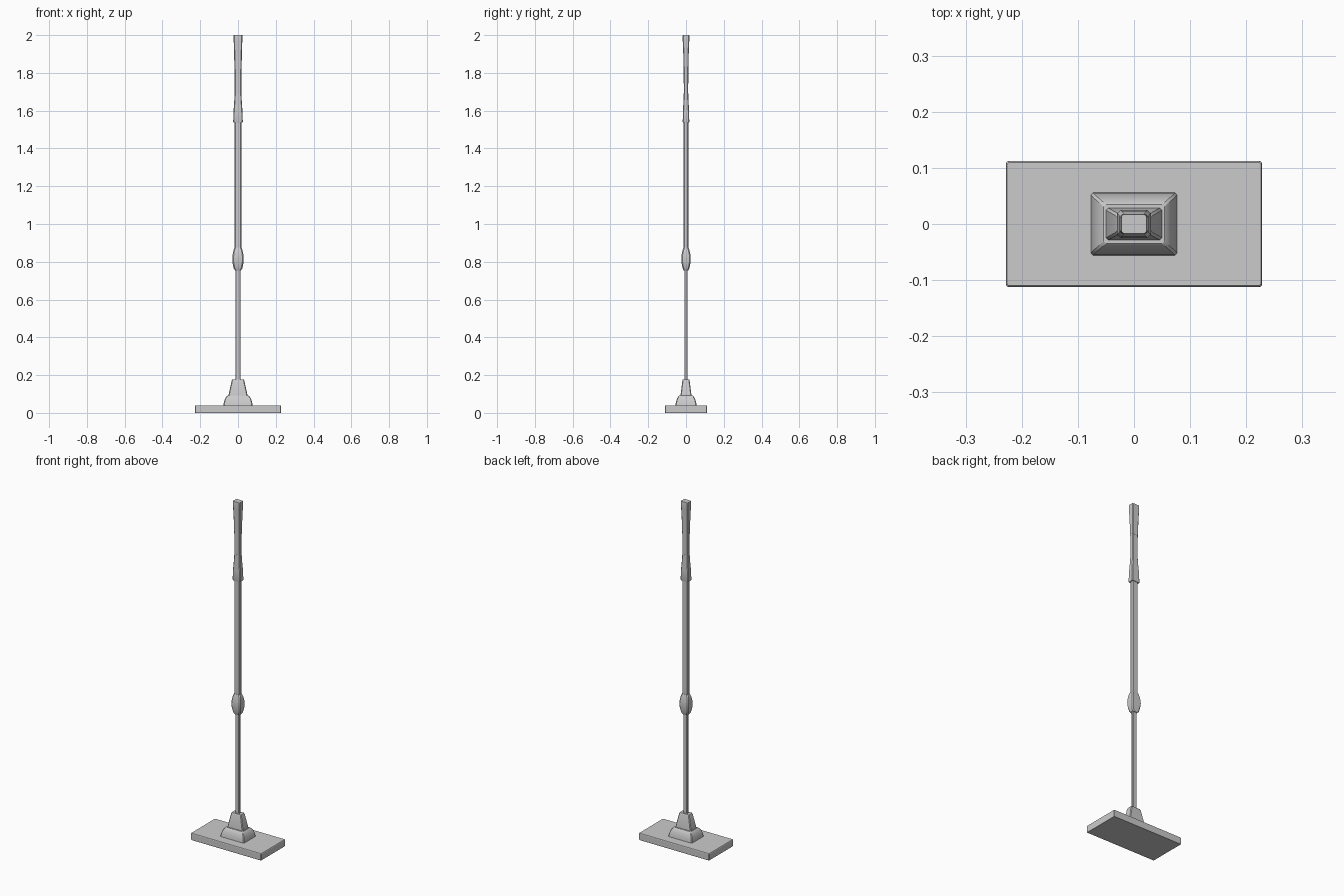
import bpy, bmesh, math


def loft(name, sections, chamfer):
    """Closed solid through rectangular sections (z, half_x, half_y) with chamfered corners."""
    bm = bmesh.new()
    rings = []
    for z, x, y in sections:
        c = min(chamfer, y * 0.45)
        pts = [(x, y - c), (x - c, y), (c - x, y), (-x, y - c),
               (-x, c - y), (c - x, -y), (x - c, -y), (x, c - y)]
        rings.append([bm.verts.new((px, py, z)) for px, py in pts])
    for a, b in zip(rings, rings[1:]):
        for i in range(8):
            j = (i + 1) % 8
            bm.faces.new((a[i], a[j], b[j], b[i]))
    bm.faces.new(rings[0][::-1])
    bm.faces.new(rings[-1])
    mesh = bpy.data.meshes.new(name)
    bm.to_mesh(mesh)
    bm.free()
    obj = bpy.data.objects.new(name, mesh)
    bpy.context.collection.objects.link(obj)
    bpy.ops.object.select_all(action='DESELECT')
    obj.select_set(True)
    bpy.context.view_layer.objects.active = obj
    bpy.ops.object.shade_smooth_by_angle(angle=math.radians(25))
    return obj


# Flat mop head
loft("head_plate", [(0, .226, .110), (.003, .228, .112),
                    (.037, .228, .112), (.04, .226, .110)], .003)

# Stepped mount
loft("mount_base", [(.038, .077, .056), (.055, .075, .054), (.075, .069, .048),
                    (.088, .060, .040), (.093, .054, .035)], .004)
loft("mount_neck", [(.090, .050, .029), (.100, .049, .028),
                    (.172, .033, .019), (.178, .030, .016)], .004)

# Telescopic pole
loft("lower_pole", [(.17, .0135, .0085), (.77, .0135, .0085)], .003)
loft("upper_pole", [(.86, .019, .0125), (1.55, .019, .0125)], .005)

# Bulging lock collar
loft("lock_collar", [(.755, .016, .013), (.765, .023, .018), (.79, .028, .023),
                     (.815, .030, .025), (.84, .028, .023), (.862, .024, .018),
                     (.875, .019, .014)], .006)

# Flared handle grip, in three sleeves
loft("grip_lower", [(1.537, .024, .016), (1.541, .0255, .0175), (1.60, .0235, .016),
                    (1.65, .020, .0135), (1.69, .018, .012)], .004)
loft("grip_middle", [(1.685, .0175, .0115), (1.825, .0185, .0125)], .004)
loft("grip_upper", [(1.82, .019, .013), (1.90, .0205, .0145), (1.96, .0225, .017),
                    (1.994, .0235, .018), (2.0, .0225, .017)], .004)
